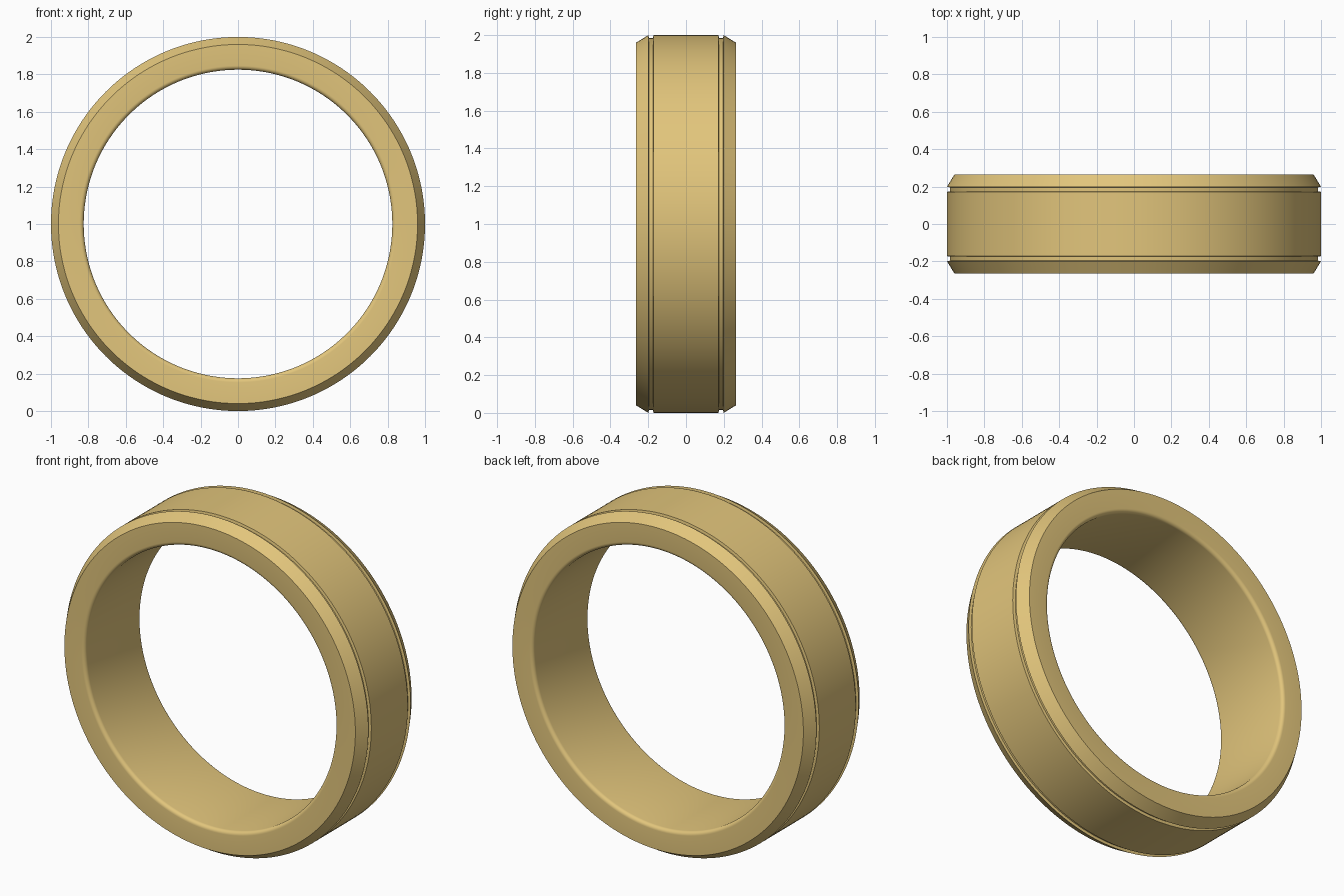
import bpy, bmesh, math
from mathutils import Matrix, Vector

if "Cube" in bpy.data.objects:
    bpy.data.objects.remove(bpy.data.objects["Cube"])

HALF, R_IN, FILLET = 0.265, 0.825, 0.022
SEGMENTS = 192

# Half cross-section (radius, y), from the outer middle round to the bore
half = [(1.0, 0.172), (0.984, 0.175), (0.984, 0.196), (1.0, 0.199), (0.96, HALF)]
for i in range(7):
    a = math.pi / 2 * (1 + i / 6)
    half.append((R_IN + FILLET + FILLET * math.cos(a),
                 HALF - FILLET + FILLET * math.sin(a)))

# Mirror into a closed profile
profile = half + [(r, -y) for r, y in reversed(half)]

# Revolve the profile around the ring's horizontal axis
bm = bmesh.new()
rings = []
for s in range(SEGMENTS):
    a = 2 * math.pi * s / SEGMENTS
    rings.append([bm.verts.new((r * math.sin(a), y, 1 + r * math.cos(a))) for r, y in profile])
n = len(profile)
for s in range(SEGMENTS):
    p, q = rings[s], rings[(s + 1) % SEGMENTS]
    for i in range(n):
        j = (i + 1) % n
        bm.faces.new((p[i], p[j], q[j], q[i]))
bmesh.ops.recalc_face_normals(bm, faces=bm.faces)

mesh = bpy.data.meshes.new("ring_band")
bm.to_mesh(mesh)
bm.free()
ring = bpy.data.objects.new("ring_band", mesh)
bpy.context.collection.objects.link(ring)

# Gold colour
gold = bpy.data.materials.new("gold")
gold.diffuse_color = (0.76, 0.56, 0.2, 1)
gold.use_nodes = True
gold.node_tree.nodes["Principled BSDF"].inputs["Base Color"].default_value = gold.diffuse_color
mesh.materials.append(gold)

# Smooth surfaces with crisp bevel and groove edges
bpy.context.view_layer.objects.active = ring
ring.select_set(True)
bpy.ops.object.shade_smooth_by_angle(angle=math.radians(25))
